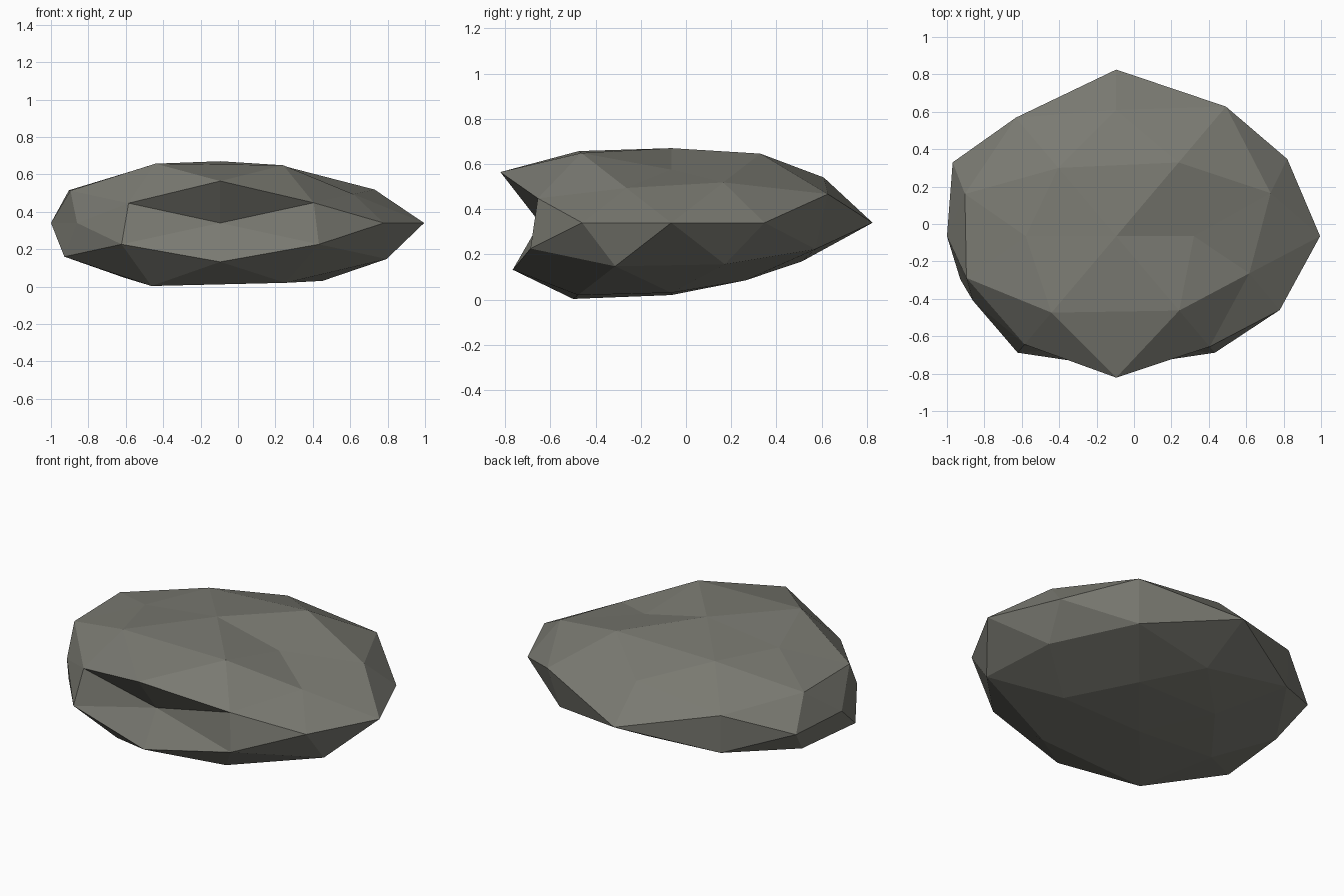
import bpy
import bmesh
from itertools import product
from mathutils import Vector

default_cube = bpy.data.objects.get("Cube")
if default_cube:
    bpy.data.objects.remove(default_cube, do_unlink=True)

CENTRE = Vector((-0.095, -0.065, 0.34))
SIZE = Vector((1.0, 0.73, 0.35))

# Stone colour
stone = bpy.data.materials.new("warm grey stone")
stone.use_nodes = True
colour = (0.195, 0.195, 0.168, 1.0)
stone.diffuse_color = colour
stone.node_tree.nodes["Principled BSDF"].inputs["Base Color"].default_value = colour

# Point families of a faceted ball: direction, then how far each mirrored copy
# is pushed in or out (top before bottom, front before back, right before left)
families = [
    ((1, 0, 0), [0.905, 1.09]),
    ((0, 1, 0), [0.797, 1.22]),
    ((0, 0, 1), [0.943, 0.914]),
    ((0.526, 0, 0.851), [0.92, 0.79, 0.98, 1.04]),
    ((0, 0.851, 0.526), [1.218, 1.087, 1.13, 0.93]),
    ((0.851, 0.526, 0), [0.9, 1.028, 1.028, 1.075]),
    ((0.309, 0.5, 0.809), [1.12, 1.09, 1.0, 1.08, 1.19, 1.13, 0.88, 0.9]),
    ((0.5, 0.809, 0.309), [0.98, 1.0, 1.073, 1.173, 1.055, 1.055, 1.06, 1.08]),
    ((0.809, 0.309, 0.5), [0.99, 0.88, 1.0, 1.02, 1.03, 1.1, 0.98, 1.05]),
]


def mirrored(direction):
    """All sign copies of a direction, in the order used by the families."""
    x, y, z = direction
    signs = [(s, -s) if value else (s,) for value, s in ((z, 1), (y, -1), (x, -1))]
    for sz, sy, sx in product(*signs):
        yield Vector((x * sx, y * sy, z * sz)).normalized()


# Skin the even ball first, then push each point along its own ray
bm = bmesh.new()
points = []
for direction, pushes in families:
    for ray, push in zip(mirrored(direction), pushes):
        points.append((bm.verts.new(ray), push))
bmesh.ops.convex_hull(bm, input=list(bm.verts))
bmesh.ops.recalc_face_normals(bm, faces=list(bm.faces))
for vert, push in points:
    vert.co = CENTRE + vert.co * push * SIZE

# Flat-faceted boulder
mesh = bpy.data.meshes.new("boulder")
bm.to_mesh(mesh)
bm.free()
mesh.materials.append(stone)
boulder = bpy.data.objects.new("boulder", mesh)
bpy.context.collection.objects.link(boulder)
